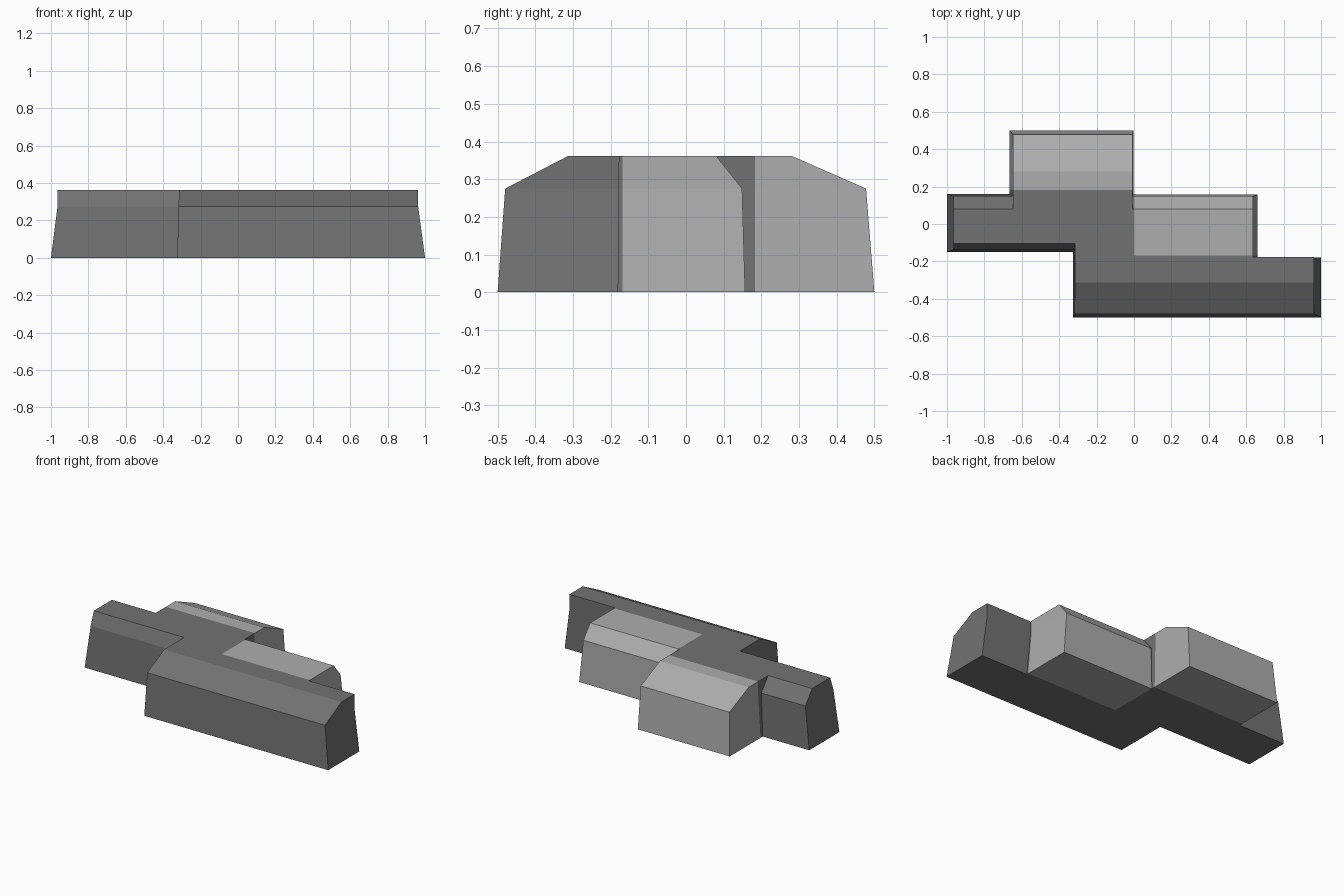
import bpy, bmesh, math

if "Cube" in bpy.data.objects:
    bpy.data.objects.remove(bpy.data.objects["Cube"])

EAVES, ROOF = 0.275, 0.362


def material(name, v):
    m = bpy.data.materials.new(name)
    m.diffuse_color = (v, v, v, 1)
    m.use_nodes = True
    m.node_tree.nodes["Principled BSDF"].inputs["Base Color"].default_value = m.diffuse_color
    return m


def wing(name, base, eaves, roof):
    """Tapered block with a sloped roof edge: three stacked rectangles (x0, x1, y0, y1)."""
    bm = bmesh.new()
    rings = []
    for (x0, x1, y0, y1), z in ((base, 0), (eaves, EAVES), (roof, ROOF)):
        rings.append([bm.verts.new((x, y, z)) for x, y in
                      ((x0, y0), (x1, y0), (x1, y1), (x0, y1))])
    bm.faces.new(rings[0])
    bm.faces.new(rings[-1])
    for a, b in zip(rings, rings[1:]):
        for i in range(4):
            j = (i + 1) % 4
            bm.faces.new((a[i], a[j], b[j], b[i]))
    bmesh.ops.recalc_face_normals(bm, faces=bm.faces)
    me = bpy.data.meshes.new(name)
    bm.to_mesh(me)
    bm.free()
    ob = bpy.data.objects.new(name, me)
    bpy.context.collection.objects.link(ob)
    return ob


# Four wings, overlapping inside the building
front_wing = wing("building_shell", (-.325, 1, -.5, -.18), (-.318, .963, -.48, -.178),
                  (-.315, .963, -.312, -.177))
right_wing = wing("right_wing", (-.325, .66, -.3, .157), (-.318, .635, -.3, .149),
                  (-.315, .635, -.3, .08))
back_wing = wing("back_wing", (-.665, -.003, -.05, .5), (-.648, -.008, -.05, .478),
                 (-.648, -.008, -.05, .28))
left_wing = wing("left_wing", (-1, -.2, -.15, .16), (-.965, -.2, -.138, .15),
                 (-.965, -.2, -.105, .08))

# Join the wings into one clean shell
shell = front_wing
bpy.context.view_layer.objects.active = shell
for part in (right_wing, back_wing, left_wing):
    mod = shell.modifiers.new("join", 'BOOLEAN')
    mod.operation = 'UNION'
    mod.solver = 'EXACT'
    mod.object = part
    bpy.ops.object.modifier_apply(modifier=mod.name)
    bpy.data.objects.remove(part)

# Two greys: the rear and right sections are lighter
shell.data.materials.clear()
shell.data.materials.append(material("dark_grey", 0.17))
shell.data.materials.append(material("light_grey", 0.42))

bm = bmesh.new()
bm.from_mesh(shell.data)
bmesh.ops.triangulate(bm, faces=bm.faces)
for co, no in (((0, .183, 0), (0, 1, 0)), ((0, 0, 0), (1, 0, 0)), ((0, -.168, 0), (0, 1, 0))):
    bmesh.ops.bisect_plane(bm, geom=bm.verts[:] + bm.edges[:] + bm.faces[:],
                           plane_co=co, plane_no=no, dist=1e-5)
for f in bm.faces:
    c = f.calc_center_median()
    f.material_index = int(c.y > .183 or (c.x > 0 and c.y > -.168))
    f.smooth = False
bmesh.ops.dissolve_limit(bm, angle_limit=math.radians(.3), verts=bm.verts,
                         edges=bm.edges, delimit={'MATERIAL'})
bm.to_mesh(shell.data)
bm.free()
